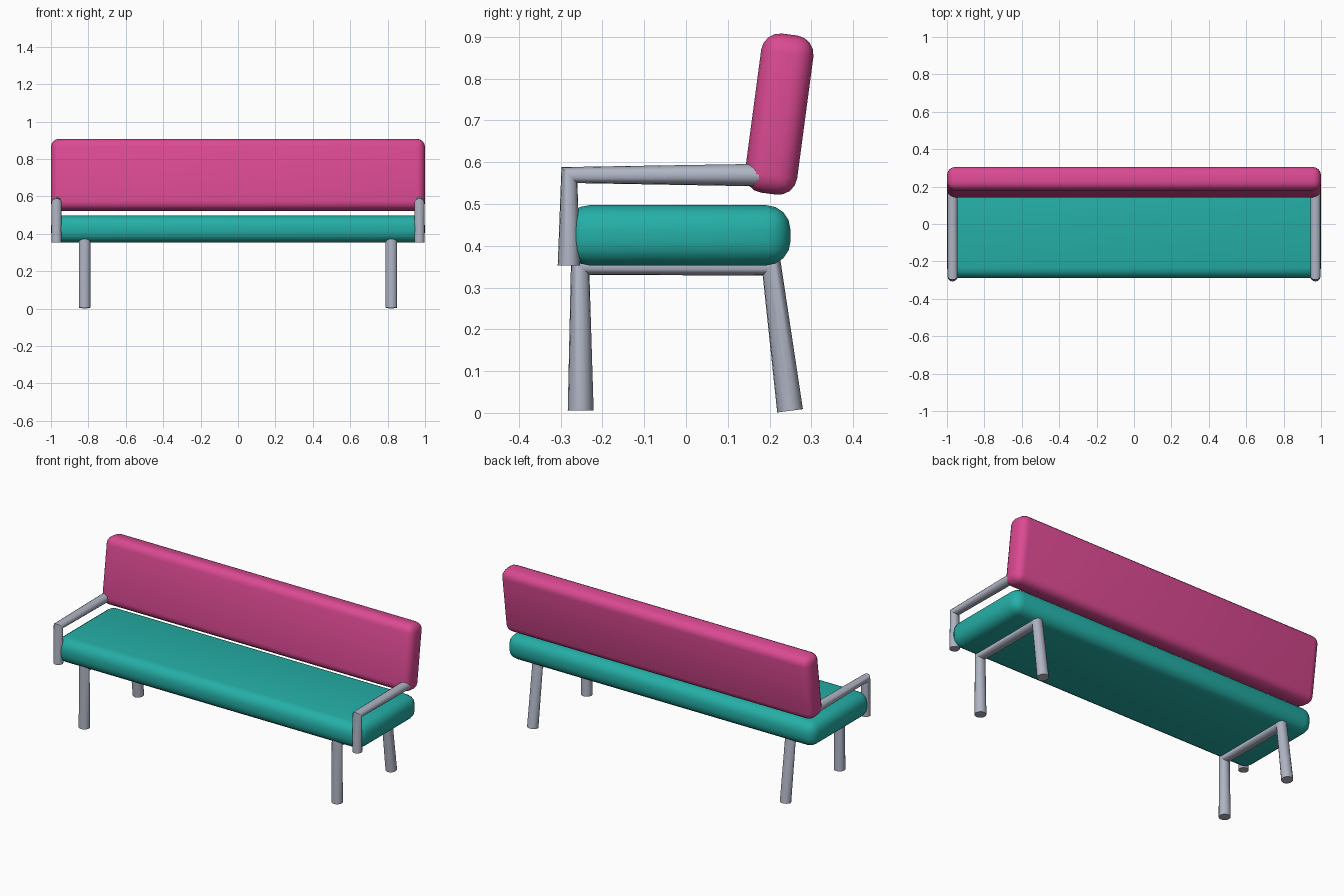
import bpy, bmesh, math
from mathutils import Vector

if "Cube" in bpy.data.objects:
    bpy.data.objects.remove(bpy.data.objects["Cube"])


def material(name, rgb):
    m = bpy.data.materials.new(name)
    m.diffuse_color = (*rgb, 1)
    m.use_nodes = True
    m.node_tree.nodes["Principled BSDF"].inputs["Base Color"].default_value = m.diffuse_color
    return m


PINK = material("pink fabric", (0.71, 0.068, 0.29))
TEAL = material("teal fabric", (0.018, 0.43, 0.385))
METAL = material("grey metal", (0.43, 0.46, 0.55))


def finish(name, bm, mat):
    bmesh.ops.recalc_face_normals(bm, faces=bm.faces)
    me = bpy.data.meshes.new(name)
    bm.to_mesh(me)
    bm.free()
    me.materials.append(mat)
    ob = bpy.data.objects.new(name, me)
    bpy.context.collection.objects.link(ob)
    bpy.ops.object.select_all(action='DESELECT')
    ob.select_set(True)
    bpy.context.view_layer.objects.active = ob
    bpy.ops.object.shade_smooth_by_angle(angle=math.radians(45))
    return ob


def cushion(name, size, centre, radius, tilt, mat):
    """Box with rounded edges, leaning back by tilt degrees."""
    bm = bmesh.new()
    bmesh.ops.create_cube(bm, size=1)
    bmesh.ops.scale(bm, vec=size, verts=bm.verts)
    bmesh.ops.bevel(bm, geom=bm.edges[:], offset=radius, segments=4,
                    profile=0.5, affect='EDGES')
    ob = finish(name, bm, mat)
    ob.location = centre
    ob.rotation_euler.x = -math.radians(tilt)


def tube(name, x, path, radius, sides=16):
    """Tube along a (y, z) path; full round sections at the bends pinch it there."""
    bm = bmesh.new()
    pts = [Vector((0, y, z)) for y, z in path]
    rings = []
    for i, p in enumerate(pts):
        d = Vector()
        if i > 0:
            d += (p - pts[i - 1]).normalized()
        if i < len(pts) - 1:
            d += (pts[i + 1] - p).normalized()
        side = Vector((1, 0, 0))
        up = side.cross(d.normalized())
        ring = []
        for k in range(sides):
            a = 2 * math.pi * k / sides
            ring.append(bm.verts.new(Vector((x, 0, 0)) + p + radius *
                                     (side * math.cos(a) + up * math.sin(a))))
        rings.append(ring)
    for a, b in zip(rings, rings[1:]):
        for k in range(sides):
            n = (k + 1) % sides
            bm.faces.new((a[k], a[n], b[n], b[k]))
    bm.faces.new(rings[0])
    bm.faces.new(rings[-1])
    finish(name, bm, METAL)


# Upholstery
cushion("seat", (2.0, 0.54, 0.144), (0, -0.02, 0.425), 0.058, 0, TEAL)
cushion("backrest", (2.0, 0.126, 0.384), (0, 0.223, 0.715), 0.045, 7.6, PINK)

# Bent tube leg frames and armrests on both sides
for label, s in (("left", -1), ("right", 1)):
    tube(label + "_leg_frame", s * 0.82,
         [(-0.252, 0.006), (-0.253, 0.352), (0.204, 0.352), (0.249, 0.005)], 0.031)
    tube(label + "_armrest", s * 0.97,
         [(-0.28, 0.353), (-0.279, 0.569), (0.18, 0.569)], 0.027)
